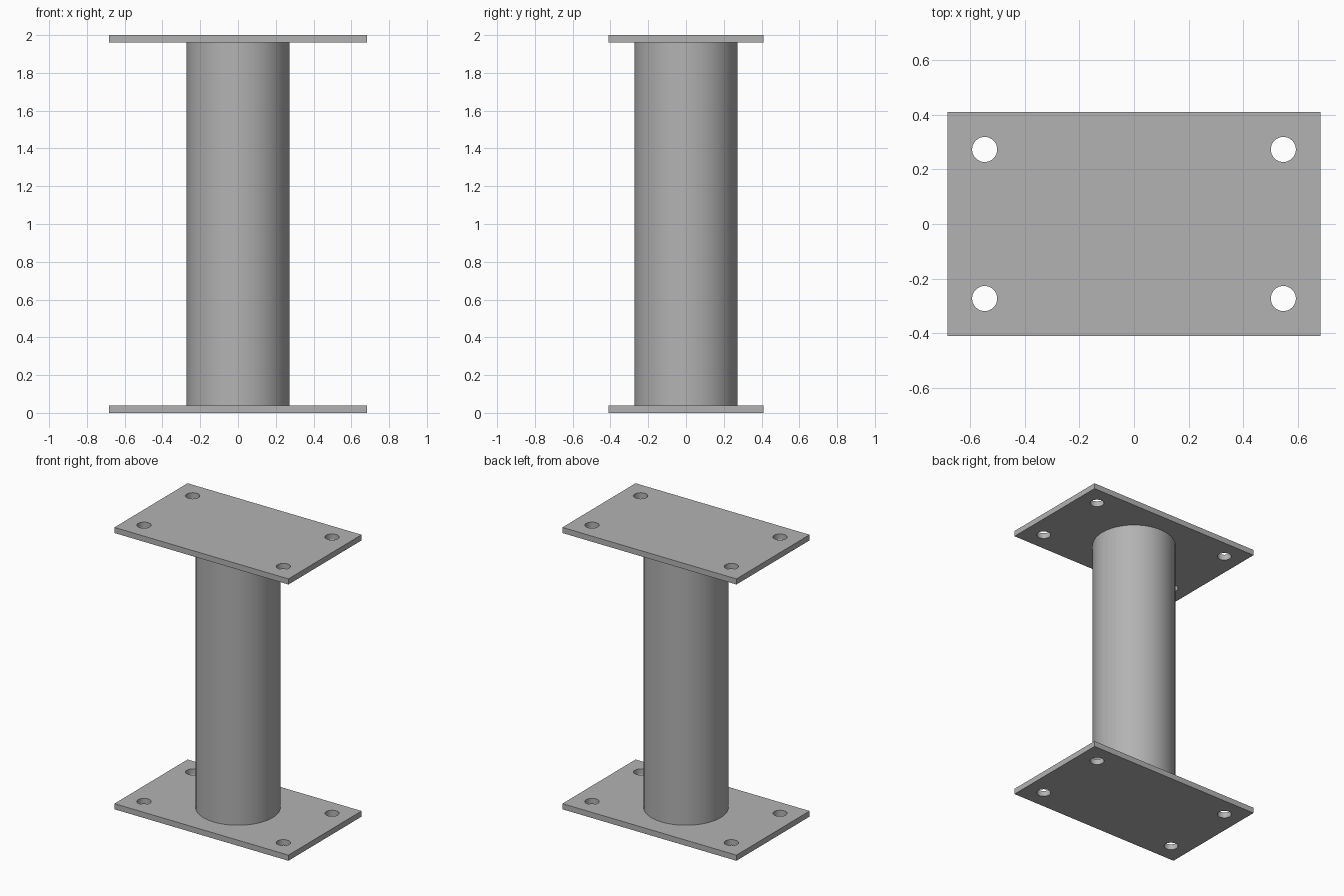
import bpy
import bmesh
from math import radians
from mathutils import Matrix

HEIGHT, THICK = 2.0, 0.04
WIDTH, DEPTH = 1.366, 0.82
PIPE_R = 0.273
HOLE_R, HOLE_X, HOLE_Y = 0.046, 0.547, 0.273

cube = bpy.data.objects.get("Cube")
if cube:
    bpy.data.objects.remove(cube, do_unlink=True)

# Single steel colour
steel = bpy.data.materials.new("steel_grey")
steel.use_nodes = True
colour = (0.45, 0.45, 0.45, 1)
steel.diffuse_color = colour
steel.node_tree.nodes["Principled BSDF"].inputs["Base Color"].default_value = colour


def make_object(name, bm):
    mesh = bpy.data.meshes.new(name)
    bm.to_mesh(mesh)
    bm.free()
    mesh.materials.append(steel)
    obj = bpy.data.objects.new(name, mesh)
    bpy.context.collection.objects.link(obj)
    return obj


def add_cylinder(bm, radius, depth, centre, sides):
    bmesh.ops.create_cone(bm, cap_ends=True, segments=sides, radius1=radius,
                          radius2=radius, depth=depth,
                          matrix=Matrix.Translation(centre))


def select_only(obj):
    bpy.ops.object.select_all(action="DESELECT")
    obj.select_set(True)
    bpy.context.view_layer.objects.active = obj


# Bolt hole cutter: four rods through both plates
bm = bmesh.new()
for x in (-HOLE_X, HOLE_X):
    for y in (-HOLE_Y, HOLE_Y):
        add_cylinder(bm, HOLE_R, HEIGHT + 0.2, (x, y, HEIGHT / 2), 32)
cutter = make_object("bolt_hole_cutter", bm)
cutter.hide_render = True

# Base and top plates with bolt holes
parts = []
for name, z in (("base_plate", THICK / 2), ("top_plate", HEIGHT - THICK / 2)):
    bm = bmesh.new()
    bmesh.ops.create_cube(bm, size=1, matrix=Matrix.Translation((0, 0, z))
                          @ Matrix.Diagonal((WIDTH, DEPTH, THICK, 1)))
    plate = make_object(name, bm)
    holes = plate.modifiers.new("bolt_holes", "BOOLEAN")
    holes.operation = "DIFFERENCE"
    holes.solver = "EXACT"
    holes.object = cutter
    select_only(plate)
    bpy.ops.object.modifier_apply(modifier=holes.name)
    parts.append(plate)
bpy.data.objects.remove(cutter, do_unlink=True)

# Round column between the plates
bm = bmesh.new()
add_cylinder(bm, PIPE_R, HEIGHT - 2 * THICK, (0, 0, HEIGHT / 2), 64)
parts.append(make_object("column", bm))

# Smooth round walls, crisp plate edges
for obj in parts:
    select_only(obj)
    bpy.ops.object.shade_smooth_by_angle(angle=radians(30))
